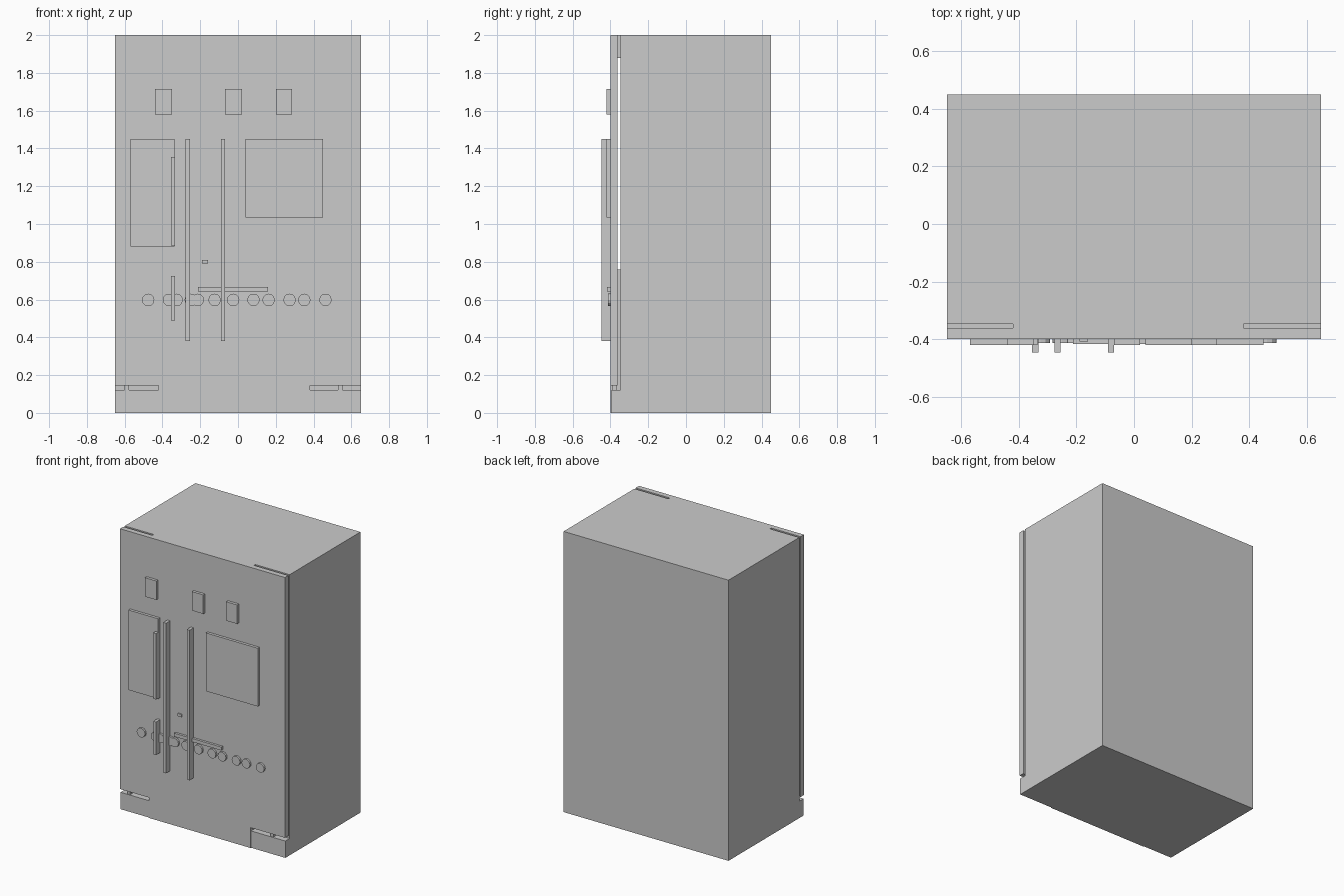
import bpy
import math

if "Cube" in bpy.data.objects:
    bpy.data.objects.remove(bpy.data.objects["Cube"])


def box(name, x0, x1, y0, y1, z0, z1):
    bpy.ops.mesh.primitive_cube_add(size=1, location=((x0 + x1) / 2, (y0 + y1) / 2, (z0 + z1) / 2))
    o = bpy.context.object
    o.name = name
    o.scale = (x1 - x0, y1 - y0, z1 - z0)
    bpy.ops.object.transform_apply(location=False, rotation=False, scale=True)
    return o


FRONT = -0.40   # face of the door slab
GAP = -0.362    # back of the door slab
BODY = -0.347   # front of the carcass

# carcass and front slab, separated by a thin seal gap
box("carcass", -0.65, 0.65, BODY, 0.45, 0, 2)
box("door_slab", -0.65, 0.65, FRONT, GAP, 0.145, 2)
box("lower_apron", -0.42, 0.38, FRONT, BODY, 0, 0.145)
box("lower_seal", -0.42, 0.38, GAP, BODY, 0.145, 0.76)
box("upper_seal", -0.42, 0.38, GAP, BODY, 1.88, 2)

# recessed plinth corners with hinge pins in the gap above
for side, x0, x1, p in (("left", -0.65, -0.42, -0.60), ("right", 0.38, 0.65, 0.53)):
    box("plinth_" + side, x0, x1, -0.395, BODY, 0, 0.12)
    box("hinge_pin_" + side, p, p + 0.023, -0.39, -0.365, 0.12, 0.145)

# flat panels and note cards on the front
for name, x0, x1, z0, z1 in (
        ("left_panel", -0.57, -0.335, 0.88, 1.45),
        ("right_panel", 0.04, 0.45, 1.035, 1.45),
        ("card_left", -0.44, -0.35, 1.58, 1.715),
        ("card_middle", -0.07, 0.02, 1.58, 1.715),
        ("card_right", 0.20, 0.287, 1.58, 1.715)):
    box(name, x0, x1, -0.42, FRONT, z0, z1)

# bar handles
for name, x, z0, z1 in (
        ("tall_handle_left", -0.266, 0.38, 1.45),
        ("tall_handle_right", -0.08, 0.38, 1.45),
        ("panel_handle", -0.344, 0.885, 1.355),
        ("short_handle", -0.344, 0.49, 0.725)):
    box(name, x - 0.011, x + 0.011, -0.447, FRONT, z0, z1)

# horizontal rail and small latch
box("rail", -0.213, 0.16, -0.417, FRONT, 0.643, 0.667)
box("latch", -0.19, -0.16, -0.408, FRONT, 0.79, 0.81)

# row of round buttons
for i, x in enumerate((-0.476, -0.365, -0.325, -0.25, -0.213, -0.124,
                       -0.026, 0.082, 0.162, 0.273, 0.351, 0.463)):
    bpy.ops.mesh.primitive_cylinder_add(vertices=12, radius=0.033, depth=0.014,
                                        location=(x, FRONT - 0.007, 0.598),
                                        rotation=(math.pi / 2, 0, 0))
    bpy.context.object.name = f"button_{i + 1}"
